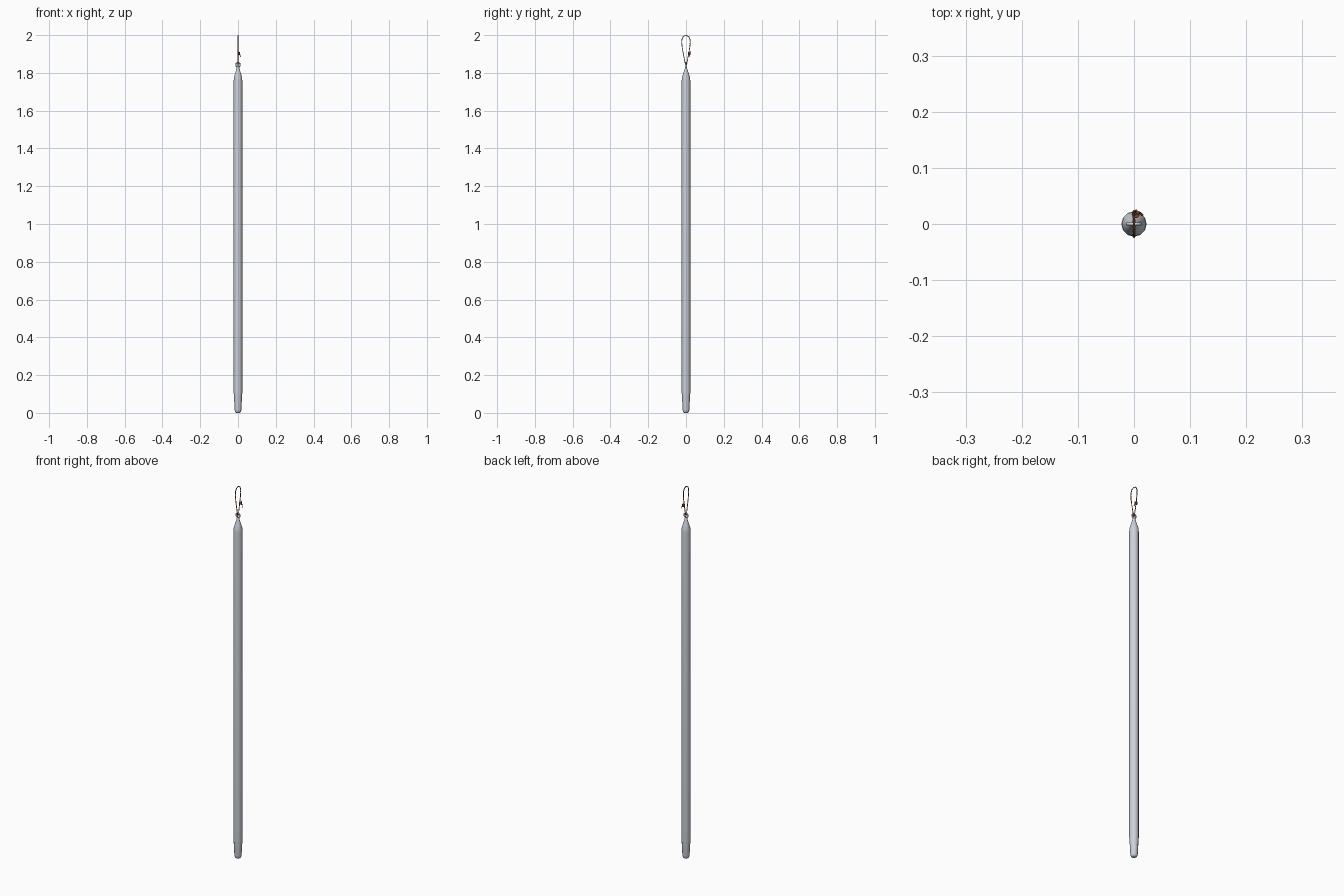
import bpy, bmesh, math
from mathutils import Vector

if "Cube" in bpy.data.objects:
    bpy.data.objects.remove(bpy.data.objects["Cube"])


def material(name, rgb):
    m = bpy.data.materials.new(name)
    m.diffuse_color = (*rgb, 1)
    m.use_nodes = True
    m.node_tree.nodes["Principled BSDF"].inputs["Base Color"].default_value = m.diffuse_color
    return m


METAL = material("pale_grey_metal", (0.60, 0.645, 0.70))
CORD = material("red_brown_cord", (0.30, 0.085, 0.04))


def finish(obj, mat):
    obj.data.materials.clear()
    obj.data.materials.append(mat)


def lathe(name, profile, mat, sides=12):
    # profile rows: height, half width in x, half width in y
    bm = bmesh.new()
    rings = []
    for z, rx, ry in profile:
        rings.append([bm.verts.new((rx * math.cos(2 * math.pi * i / sides),
                                    ry * math.sin(2 * math.pi * i / sides), z))
                      for i in range(sides)])
    for a, b in zip(rings, rings[1:]):
        for i in range(sides):
            j = (i + 1) % sides
            bm.faces.new((a[i], a[j], b[j], b[i]))
    bm.faces.new(rings[0][::-1])
    bm.faces.new(rings[-1])
    me = bpy.data.meshes.new(name)
    bm.to_mesh(me)
    bm.free()
    obj = bpy.data.objects.new(name, me)
    bpy.context.collection.objects.link(obj)
    finish(obj, mat)
    bpy.ops.object.select_all(action='DESELECT')
    bpy.context.view_layer.objects.active = obj
    obj.select_set(True)
    bpy.ops.object.shade_smooth_by_angle(angle=math.radians(60))


def cord(name, points, radius, cyclic=False):
    cu = bpy.data.curves.new(name, 'CURVE')
    cu.dimensions = '3D'
    cu.bevel_depth = radius
    cu.bevel_resolution = 1
    cu.use_fill_caps = True
    sp = cu.splines.new('POLY')
    sp.points.add(len(points) - 1)
    for p, co in zip(sp.points, points):
        p.co = (*co, 1)
        p.radius = 1
    sp.use_cyclic_u = cyclic
    sp.use_smooth = True
    obj = bpy.data.objects.new(name, cu)
    bpy.context.collection.objects.link(obj)
    finish(obj, CORD)


# long rod with rounded foot and pinched neck
lathe("rod", [(0.0, 0.009, 0.009), (0.003, 0.0135, 0.0135), (0.009, 0.0165, 0.0165),
              (0.018, 0.0178, 0.0178), (0.085, 0.0212, 0.0212), (0.105, 0.0226, 0.0226),
              (1.76, 0.0226, 0.0226), (1.775, 0.0215, 0.0215), (1.80, 0.0145, 0.0135),
              (1.82, 0.0085, 0.007), (1.834, 0.006, 0.003)], METAL)

# eye ring at the top, facing the front
bpy.ops.mesh.primitive_torus_add(major_radius=0.0115, minor_radius=0.003,
                                 major_segments=20, minor_segments=8,
                                 location=(0, 0, 1.843), rotation=(math.pi / 2, 0, 0))
ring = bpy.context.object
ring.name = "eye_ring"
finish(ring, METAL)
bpy.ops.object.shade_smooth_by_angle(angle=math.radians(60))

# teardrop path of the cord loop in the side plane, as (y, z)
half = [(0.0, 1.838), (0.004, 1.848), (0.009, 1.875), (0.015, 1.905), (0.020, 1.935),
        (0.0225, 1.960), (0.0215, 1.977), (0.016, 1.990), (0.008, 1.996)]
loop = half + [(0, 1.9975)] + [(-y, z) for y, z in half[:0:-1]]
path = []
for i, (y, z) in enumerate(loop):
    y2, z2 = loop[(i + 1) % len(loop)]
    path += [Vector((0, y + (y2 - y) * k / 8, z + (z2 - z) * k / 8)) for k in range(8)]

# two strands twisted around the path
for s in range(2):
    pts, dist = [], 0
    for i, p in enumerate(path):
        tangent = (path[(i + 1) % len(path)] - path[i - 1]).normalized()
        side = tangent.cross(Vector((1, 0, 0)))
        dist += (p - path[i - 1]).length
        a = dist / 0.018 * 2 * math.pi + s * math.pi
        pts.append(p + 0.0012 * (Vector((1, 0, 0)) * math.cos(a) + side * math.sin(a)))
    cord("cord_strand_%d" % (s + 1), pts, 0.0013, True)

# knot wraps around one side of the loop
knot = []
for i in range(37):
    a = i / 12 * 2 * math.pi
    knot.append((0.003 + 0.0045 * math.cos(a), 0.0175 + 0.0045 * math.sin(a),
                 1.897 + 0.012 * i / 36))
cord("knot", knot, 0.0027)

# loose cord ends
cord("long_tail", [(0.003, 0.018, 1.906), (0.008, 0.021, 1.900),
                   (0.012, 0.019, 1.891), (0.015, 0.016, 1.884)], 0.002)
cord("short_tail", [(0.002, 0.018, 1.902), (0.003, 0.023, 1.908), (0.004, 0.024, 1.913)], 0.002)
